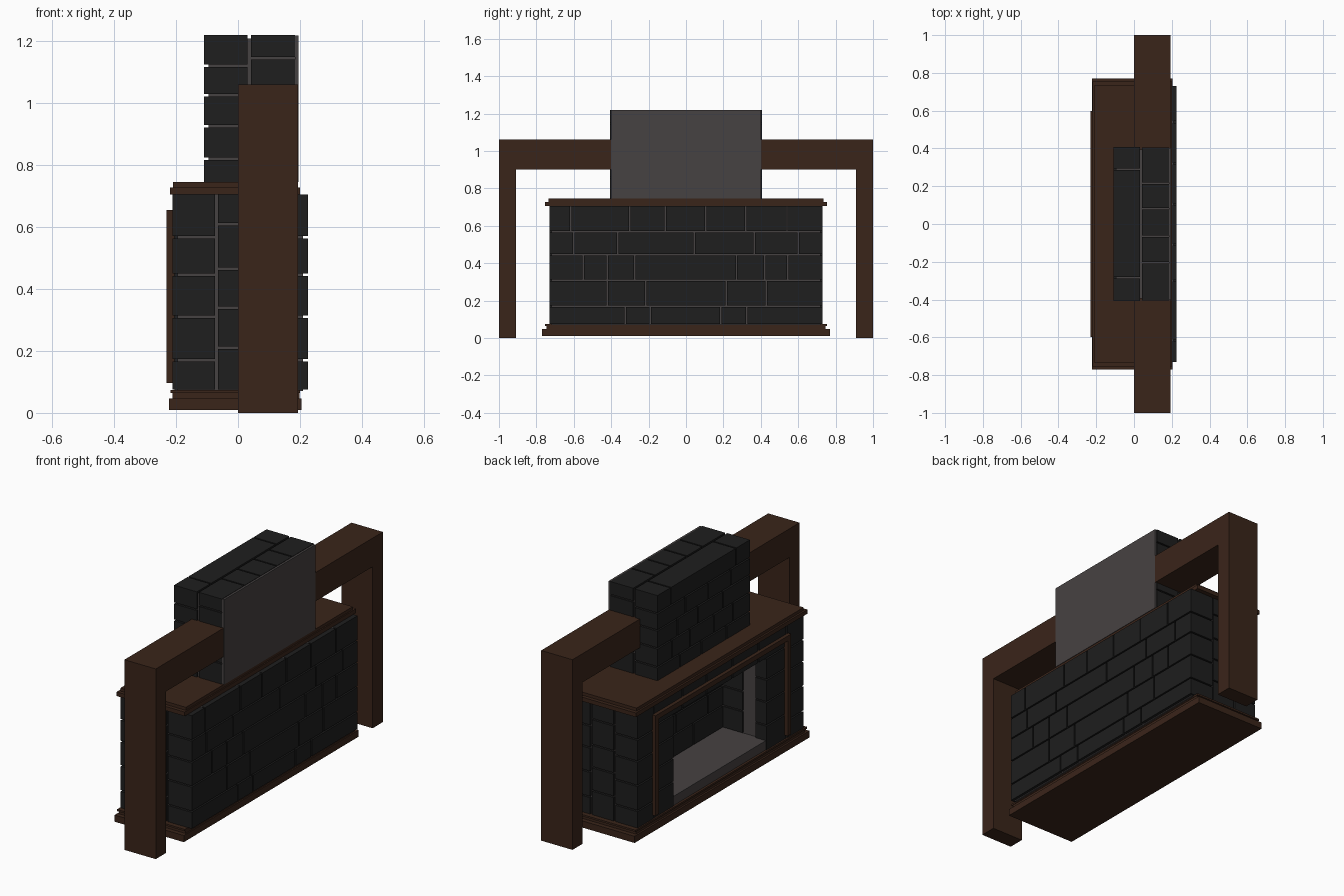
import bpy, bmesh
from mathutils import Matrix, Vector


def material(name, rgb):
    m = bpy.data.materials.new(name)
    m.diffuse_color = (*rgb, 1)
    return m


WOOD = material("dark_wood", (0.042, 0.018, 0.010))
STONE = material("black_stone", (0.013, 0.013, 0.013))
MORTAR = material("grey_mortar", (0.062, 0.054, 0.054))


def build(name, boxes, mat):
    """One object from boxes given as (x0, x1, y0, y1, z0, z1)."""
    bm = bmesh.new()
    for x0, x1, y0, y1, z0, z1 in boxes:
        mid = Vector((x0 + x1, y0 + y1, z0 + z1)) / 2
        size = Matrix.Diagonal((abs(x1 - x0), abs(y1 - y0), abs(z1 - z0), 1))
        bmesh.ops.create_cube(bm, size=1, matrix=Matrix.Translation(mid) @ size)
    mesh = bpy.data.meshes.new(name)
    bm.to_mesh(mesh)
    bm.free()
    mesh.materials.append(mat)
    ob = bpy.data.objects.new(name, mesh)
    bpy.context.collection.objects.link(ob)
    return ob


def spans(edges, gap=0.008):
    """Neighbouring edges as intervals, with mortar gaps between them."""
    n = len(edges) - 1
    return [(edges[i] + (gap / 2 if i else 0),
             edges[i + 1] - (gap / 2 if i < n - 1 else 0)) for i in range(n)]


def rows(x0, x1, zs, courses):
    """Courses of bricks running along y."""
    return [(x0, x1, a, b, z0, z1)
            for (z0, z1), ys in zip(spans(zs), courses) for a, b in spans(ys)]


def both(boxes):
    """Repeat boxes mirrored across y = 0."""
    return boxes + [(a, b, -d, -c, e, f) for a, b, c, d, e, f in boxes]


# Heavy timber surround
build("timber_posts", both([(0, 0.193, 0.91, 1, 0, 0.90)]), WOOD)
build("timber_beam", [(0, 0.193, -1, 1, 0.90, 1.06)], WOOD)

# Stepped plinth and shelf
build("plinth", [(-0.222, 0.205, -0.77, 0.77, 0.01, 0.047),
                 (-0.212, 0.198, -0.745, 0.745, 0.047, 0.064),
                 (-0.218, 0.200, -0.755, 0.755, 0.064, 0.074)], WOOD)
build("mantel_shelf", [(-0.22, 0.20, -0.755, 0.755, 0.705, 0.728),
                       (-0.21, 0.193, -0.735, 0.735, 0.728, 0.745)], WOOD)

# Mortar core around the firebox
build("firebox_core", both([(-0.195, 0.21, 0.42, 0.718, 0.07, 0.705)])
      + [(0.075, 0.21, -0.42, 0.42, 0.07, 0.705),
         (-0.195, 0.075, -0.42, 0.42, 0.59, 0.705)], MORTAR)
build("hearth_floor", [(-0.205, 0.075, -0.42, 0.42, 0.07, 0.125)], MORTAR)

Z = [0.075, 0.17, 0.31, 0.445, 0.567, 0.705]
ZS = [0.075, 0.21, 0.34, 0.465, 0.608, 0.705]

# Bricks on the back
build("back_bricks", rows(0.20, 0.226, Z, [
    [-0.73, -0.325, -0.19, 0.185, 0.325, 0.73],
    [-0.73, -0.42, -0.215, 0.215, 0.43, 0.73],
    [-0.73, -0.55, -0.42, -0.275, 0.27, 0.42, 0.545, 0.73],
    [-0.73, -0.60, -0.365, 0.045, 0.365, 0.60, 0.73],
    [-0.73, -0.615, -0.30, -0.11, 0.105, 0.32, 0.54, 0.73]]), STONE)

# Three staggered columns on each end
ends = []
for x0, x1, zs, depth in ((-0.212, -0.075, Z, 0.14), (-0.065, 0.07, ZS, 0.03),
                          (0.08, 0.20, Z, 0.03)):
    ends += [(x0, x1, 0.73 - depth, 0.73, a, b) for a, b in spans(zs)]
build("end_bricks", both(ends), STONE)

# Brick face beside and over the opening
build("jamb_bricks", both(rows(-0.21, -0.14, [0.075, 0.21, 0.34, 0.465, 0.58],
                               [[0.41, 0.583]] * 4)), STONE)
build("lintel_bricks", rows(-0.21, -0.14, [0.588, 0.705],
                            [[-0.583, -0.34, -0.11, 0.12, 0.33, 0.583]]), STONE)

# Bricks lining the firebox
build("firebox_side_bricks", both([(-0.06, 0.06, 0.41, 0.45, a, b)
      for a, b in spans([0.13, 0.25, 0.36, 0.47, 0.59])]), STONE)
build("firebox_back_bricks", rows(0.06, 0.09, [0.13, 0.25, 0.36, 0.47, 0.59], [
    [-0.41, -0.15, 0.12, 0.41], [-0.41, -0.28, 0, 0.27, 0.41]] * 2), STONE)

# Thin wooden trim around the opening
build("opening_trim", both([(-0.23, -0.205, 0.568, 0.598, 0.097, 0.655)])
      + [(-0.23, -0.205, -0.568, 0.568, 0.627, 0.655)], WOOD)

# Chimney breast: mortar core with a plain back
build("chimney_core", [(-0.095, 0.19, -0.395, 0.395, 0.745, 1.208),
                       (0.184, 0.196, -0.402, 0.402, 0.745, 1.218)], MORTAR)
ZA = [0.745, 0.82, 0.925, 1.025, 1.12, 1.22]
ZB = [0.745, 0.86, 0.955, 1.05, 1.145, 1.22]
build("chimney_front_bricks", rows(-0.109, 0.031, ZA, [
    [-0.407, -0.2, 0.02, 0.21, 0.407],
    [-0.407, -0.26, -0.09, 0.12, 0.28, 0.407],
    [-0.407, -0.17, 0.05, 0.23, 0.407],
    [-0.407, -0.24, -0.04, 0.16, 0.407],
    [-0.407, -0.285, 0.29, 0.407]]), STONE)
build("chimney_rear_bricks", rows(0.042, 0.184, ZB, [
    [-0.405, -0.205, -0.065, 0.08, 0.215, 0.405]] * 5), STONE)
